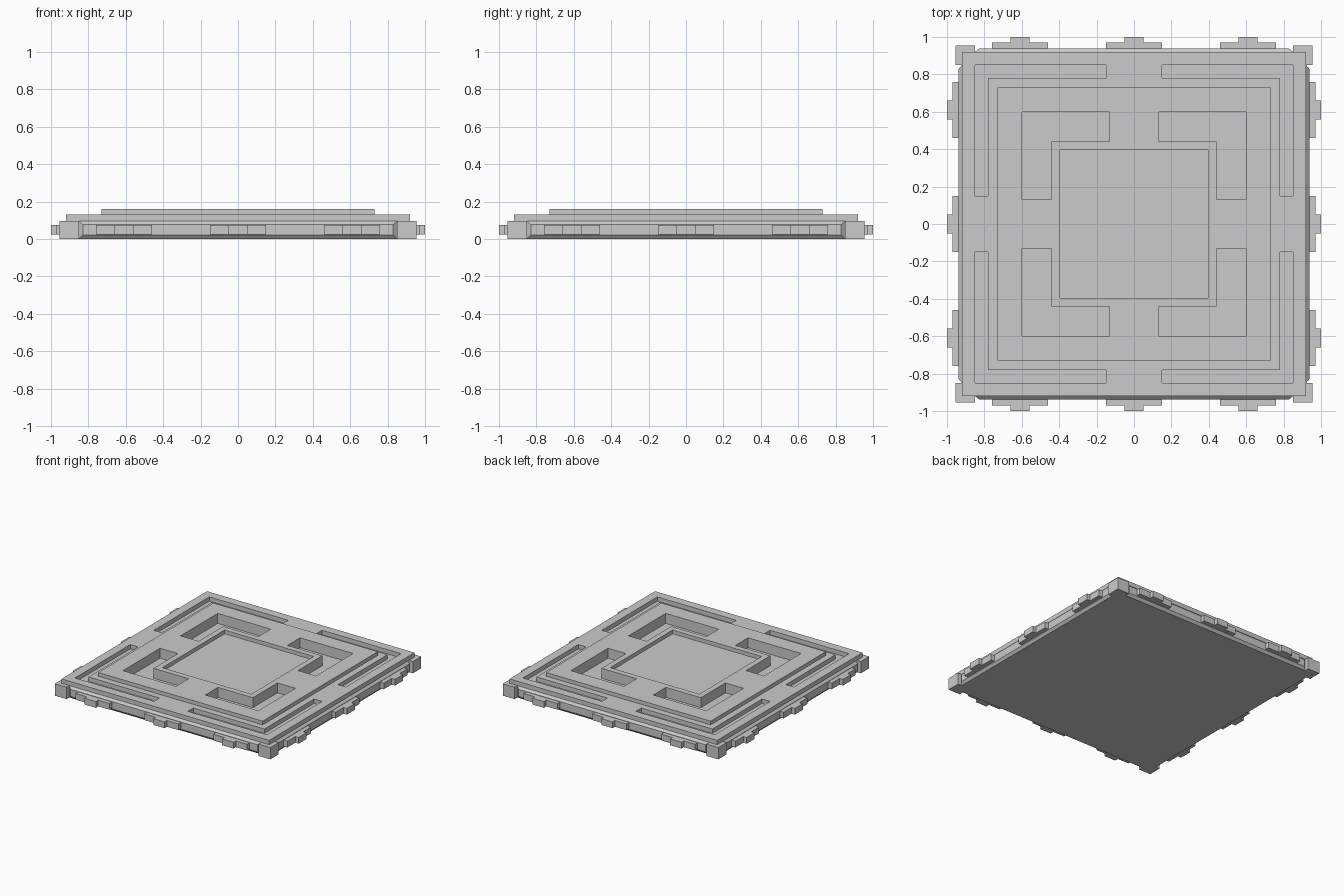
import bpy, bmesh
from math import pi
from mathutils import Matrix

if "Cube" in bpy.data.objects:
    bpy.data.objects.remove(bpy.data.objects["Cube"])


def finish(name, bm):
    bmesh.ops.recalc_face_normals(bm, faces=bm.faces[:])
    mesh = bpy.data.meshes.new(name)
    bm.to_mesh(mesh)
    bm.free()
    ob = bpy.data.objects.new(name, mesh)
    bpy.context.collection.objects.link(ob)
    return ob


def add_prism(bm, outline, z0, z1, turn=0):
    """Extrude an xy outline from z0 to z1, turned by quarter turns."""
    rot = Matrix.Rotation(turn * pi / 2, 4, 'Z')
    face = bm.faces.new([bm.verts.new((x, y, z0)) for x, y in outline])
    ext = bmesh.ops.extrude_face_region(bm, geom=[face])['geom']
    top = [v for v in ext if isinstance(v, bmesh.types.BMVert)]
    bmesh.ops.translate(bm, verts=top, vec=(0, 0, z1 - z0))
    bmesh.ops.transform(bm, matrix=rot, verts=list(set(face.verts[:] + top)))


def square(r):
    return [(-r, -r), (r, -r), (r, r), (-r, r)]


def corner_l(inner, outer, end):
    return [(end, inner), (inner, inner), (inner, end),
            (outer, end), (outer, outer), (end, outer)]


# Slab with the raised centre step
bm = bmesh.new()
add_prism(bm, square(0.92), 0, 0.13)
top = max(bm.faces, key=lambda f: f.calc_center_median().z)
bmesh.ops.inset_region(bm, faces=[top], thickness=0.27)
ext = bmesh.ops.extrude_face_region(bm, geom=[top])['geom']
bmesh.ops.translate(bm, vec=(0, 0, 0.03),
                    verts=[v for v in ext if isinstance(v, bmesh.types.BMVert)])
bmesh.ops.delete(bm, geom=[top], context='FACES') if top.is_valid else None
slab = finish("floor_slab", bm)

# Carved grooves and centre recess
bm = bmesh.new()
add_prism(bm, square(0.395), 0.13, 0.3)
for k in range(4):
    add_prism(bm, corner_l(0.44, 0.60, 0.13), 0.08, 0.3, k)
    add_prism(bm, corner_l(0.78, 0.85, 0.15), 0.095, 0.3, k)
cutter = finish("groove_cutter", bm)
cutter.hide_render = True
mod = slab.modifiers.new("grooves", 'BOOLEAN')
mod.operation = 'DIFFERENCE'
mod.solver = 'EXACT'
mod.object = cutter
bpy.context.view_layer.objects.active = slab
bpy.ops.object.modifier_apply(modifier=mod.name)
bpy.data.objects.remove(cutter)

# Corner blocks
bm = bmesh.new()
for k in range(4):
    add_prism(bm, [(0.85, 0.85), (0.955, 0.85), (0.955, 0.955), (0.85, 0.955)],
              0, 0.095, k)
finish("corner_blocks", bm)

# Bevelled panels on the four sides
bm = bmesh.new()
for k in range(4):
    rot = Matrix.Rotation(k * pi / 2, 4, 'Z')
    loops = []
    for w, y, z0, z1 in ((0.85, -0.92, 0, 0.095), (0.83, -0.937, 0.02, 0.078)):
        pts = [(-w, y, z0), (w, y, z0), (w, y, z1), (-w, y, z1)]
        loops.append([bm.verts.new(p) for p in pts])
    back, front = loops
    bm.faces.new(front)
    bm.faces.new(back[::-1])
    for i in range(4):
        j = (i + 1) % 4
        bm.faces.new((back[i], back[j], front[j], front[i]))
    bmesh.ops.transform(bm, matrix=rot, verts=back + front)
finish("side_panels", bm)

# Stepped tabs, three per side
bm = bmesh.new()
for k in range(4):
    for c in (-0.61, 0, 0.61):
        half = [(0.15, -0.93), (0.15, -0.97), (0.05, -0.97), (0.05, -1.0)]
        outline = [(c + x, y) for x, y in half]
        outline += [(c - x, y) for x, y in reversed(half)]
        add_prism(bm, outline, 0.025, 0.075, k)
finish("edge_tabs", bm)
